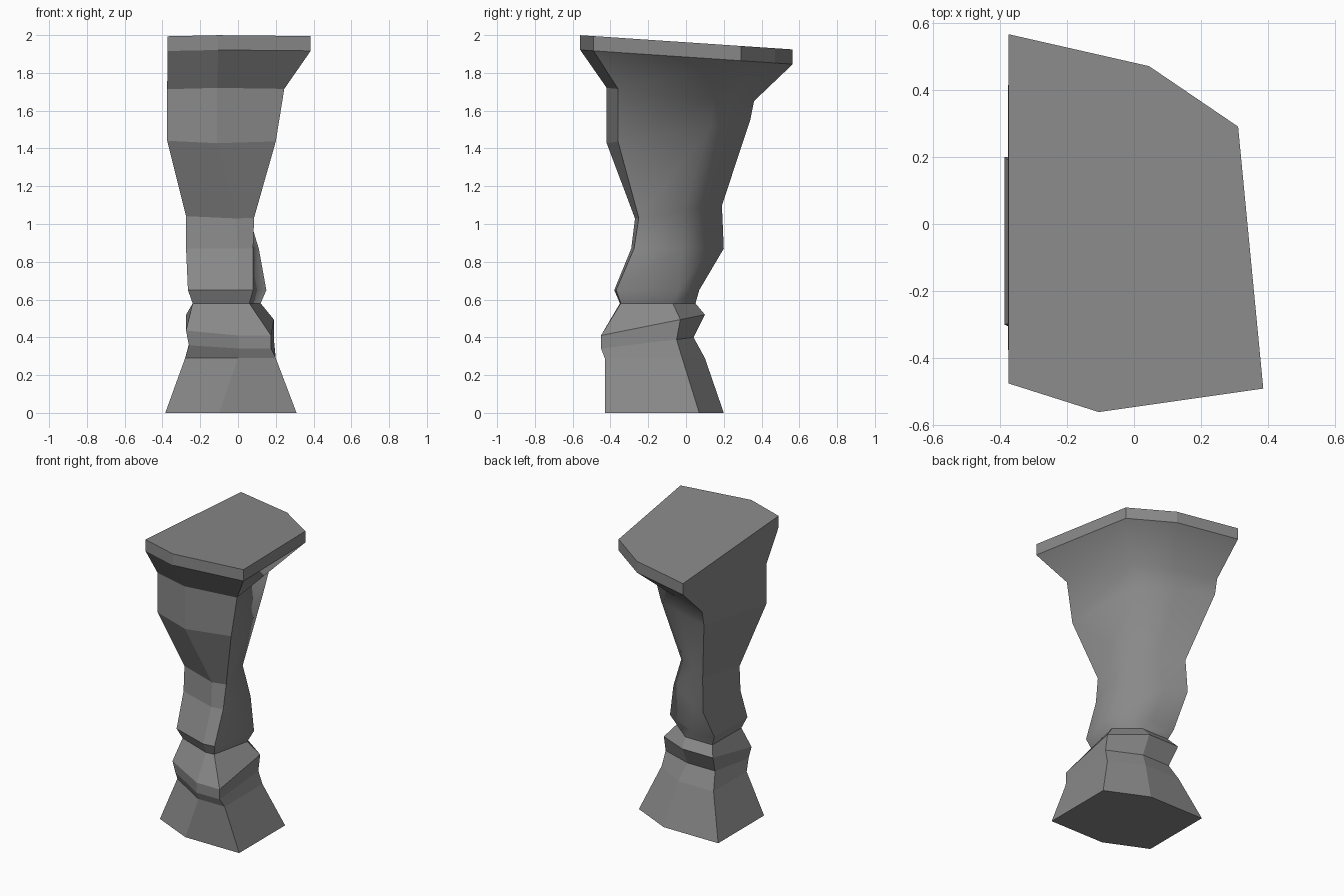
import bpy
import bmesh

# Remove the default object
cube = bpy.data.objects.get("Cube")
if cube:
    bpy.data.objects.remove(cube, do_unlink=True)

# Single stone material
STONE_COLOUR = (0.25, 0.25, 0.25, 1)
stone = bpy.data.materials.new("grey_stone")
stone.use_nodes = True
stone.diffuse_color = STONE_COLOUR
stone.node_tree.nodes["Principled BSDF"].inputs["Base Color"].default_value = STONE_COLOUR


def ring(height, slope, *corners):
    """Tilted six-sided section in hundredths; corners run from the outer
    front, past the inner front and side, round to the outer back."""
    return [(x / 100, y / 100, (height + slope * y) / 100) for x, y in corners]


def raised(section, amount):
    """Copy of a section moved straight up."""
    return [(x, y, z + amount) for x, y, z in section]


def loft(name, sections, cap_bottom=False, cap_top=False, smooth_columns=()):
    """Skin a stack of sections; the chosen columns of faces shade smoothly."""
    bm = bmesh.new()
    loops = [[bm.verts.new(corner) for corner in section] for section in sections]
    for lower, upper in zip(loops, loops[1:]):
        count = len(lower)
        for i in range(count):
            j = (i + 1) % count
            face = bm.faces.new((lower[i], lower[j], upper[j], upper[i]))
            face.smooth = i in smooth_columns
    if cap_bottom:
        bm.faces.new(loops[0][::-1])
    if cap_top:
        bm.faces.new(loops[-1])
    mesh = bpy.data.meshes.new(name)
    bm.to_mesh(mesh)
    bm.free()
    mesh.materials.append(stone)
    part = bpy.data.objects.new(name, mesh)
    bpy.context.collection.objects.link(part)
    return part


# Sections shared between neighbouring parts
neck = ring(58, 0, (-24, -26), (0, -35), (6, -34.5), (12, -7), (-3, 5), (-23.5, 5))
slab_bottom = ring(188.4, -.067, (-37.3, -47.5), (-10.5, -56), (38.5, -49),
                   (31, 29), (4.5, 47), (-37.3, 56.5))

# Flared foot with a tilted moulding above it
foot = [
    ring(0, 0, (-38.5, -30), (-10, -43), (31, -43), (31, 7), (3, 20), (-38.5, 20)),
    ring(29, 0, (-28, -26), (0, -43), (20, -43), (20, -2), (-1, 10), (-28, 10)),
    ring(39.5, .12, (-26, -31), (0, -45), (17.5, -45), (19, -5), (-4, 4), (-25, 4)),
    ring(50, .2, (-27.5, -32), (0, -45), (17.5, -45), (19, -3), (-4, 10), (-27.5, 10)),
    neck,
]
loft("foot", foot, cap_bottom=True)

# Waisted shaft: faceted front, flat outer side, smooth hollow inner side
shaft = [
    neck,
    ring(65, 0, (-26.5, -29), (0, -38), (8, -37), (15, -4), (-9, 7), (-26.5, 7)),
    ring(87, 0, (-27.5, -20), (0, -29), (8, -27.5), (11, -2), (-14, 13), (-27, 20)),
    ring(107, .15, (-27.5, -19), (-1, -27), (8.5, -25), (5, -2), (-12, 10), (-26, 19)),
    ring(149.5, .16, (-37.5, -34), (-11, -42), (20, -36), (10, 13), (-13, 25), (-37.5, 34)),
    ring(168.3, -.09, (-37.5, -34), (-11, -42), (24.5, -36), (13, 15), (-11, 28), (-37.5, 36)),
    slab_bottom,
]
loft("shaft", shaft, smooth_columns=(2, 3, 4))

# Sloping top slab
loft("top_slab", [slab_bottom, raised(slab_bottom, .078)], cap_top=True)
